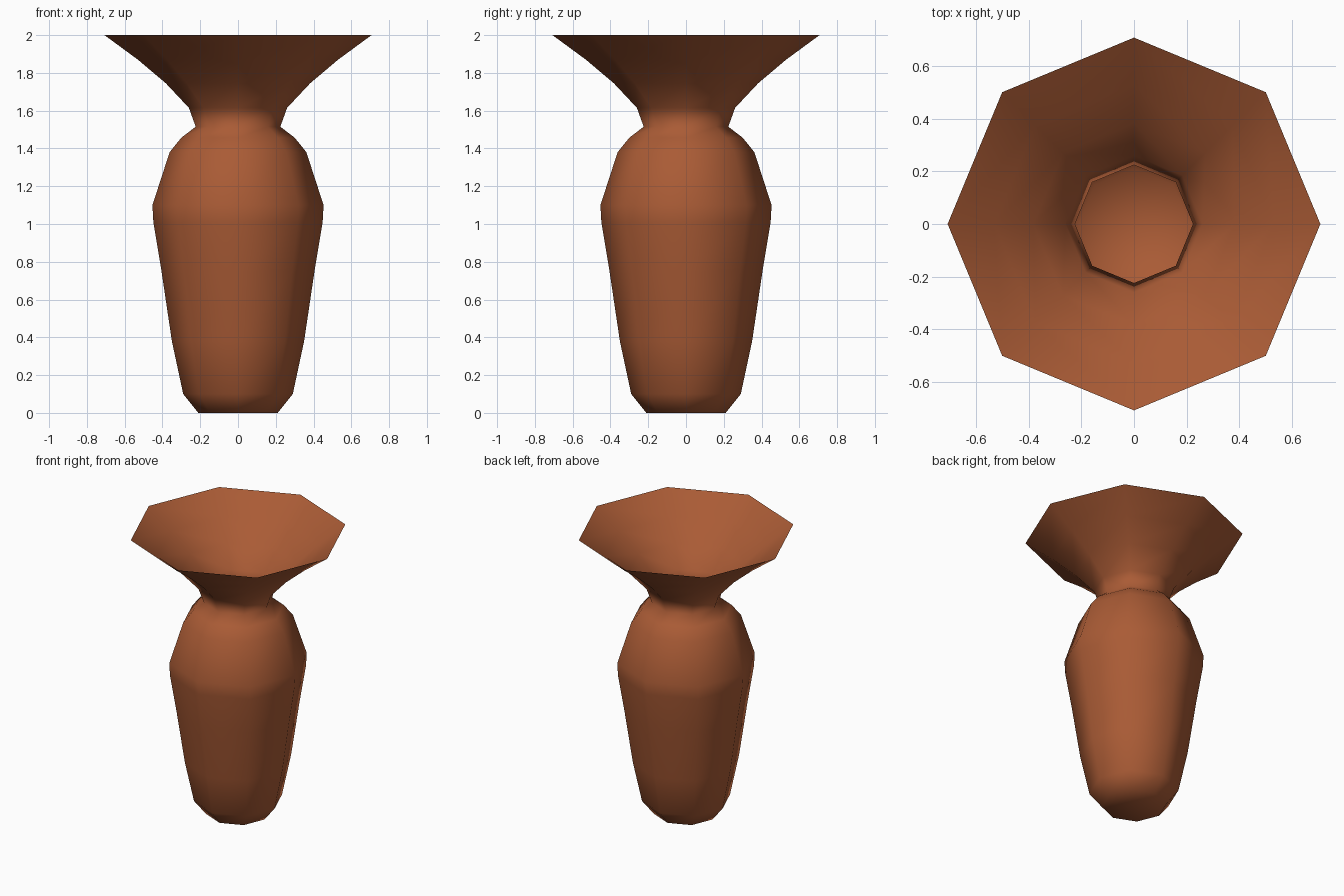
import bpy, bmesh, math

if "Cube" in bpy.data.objects:
    bpy.data.objects.remove(bpy.data.objects["Cube"])

SIDES = 8
# Outline of the vase wall: radius, height
PROFILE = [(0.21, 0), (0.29, 0.10), (0.35, 0.38), (0.405, 0.75), (0.448, 1.01),
           (0.453, 1.10), (0.362, 1.38), (0.30, 1.457), (0.224, 1.515),
           (0.26, 1.615), (0.382, 1.745), (0.53, 1.87), (0.707, 2.0)]

clay = bpy.data.materials.new("terracotta")
clay.diffuse_color = (0.40, 0.105, 0.036, 1)
clay.use_nodes = True
clay.node_tree.nodes["Principled BSDF"].inputs["Base Color"].default_value = clay.diffuse_color

# Thin-walled vase, open at the flared mouth
bm = bmesh.new()
rings = []
for r, z in PROFILE:
    rings.append([bm.verts.new((r * math.cos(i * math.tau / SIDES),
                                r * math.sin(i * math.tau / SIDES), z))
                  for i in range(SIDES)])
for low, high in zip(rings, rings[1:]):
    for i in range(SIDES):
        j = (i + 1) % SIDES
        bm.faces.new((low[i], low[j], high[j], high[i]))

# Closed foot, as a fan
centre = bm.verts.new((0, 0, 0))
for i in range(SIDES):
    bm.faces.new((rings[0][(i + 1) % SIDES], rings[0][i], centre))

for f in bm.faces:
    f.smooth = True
mesh = bpy.data.meshes.new("vase")
bm.to_mesh(mesh)
bm.free()
mesh.materials.append(clay)
vase = bpy.data.objects.new("vase", mesh)
bpy.context.collection.objects.link(vase)
